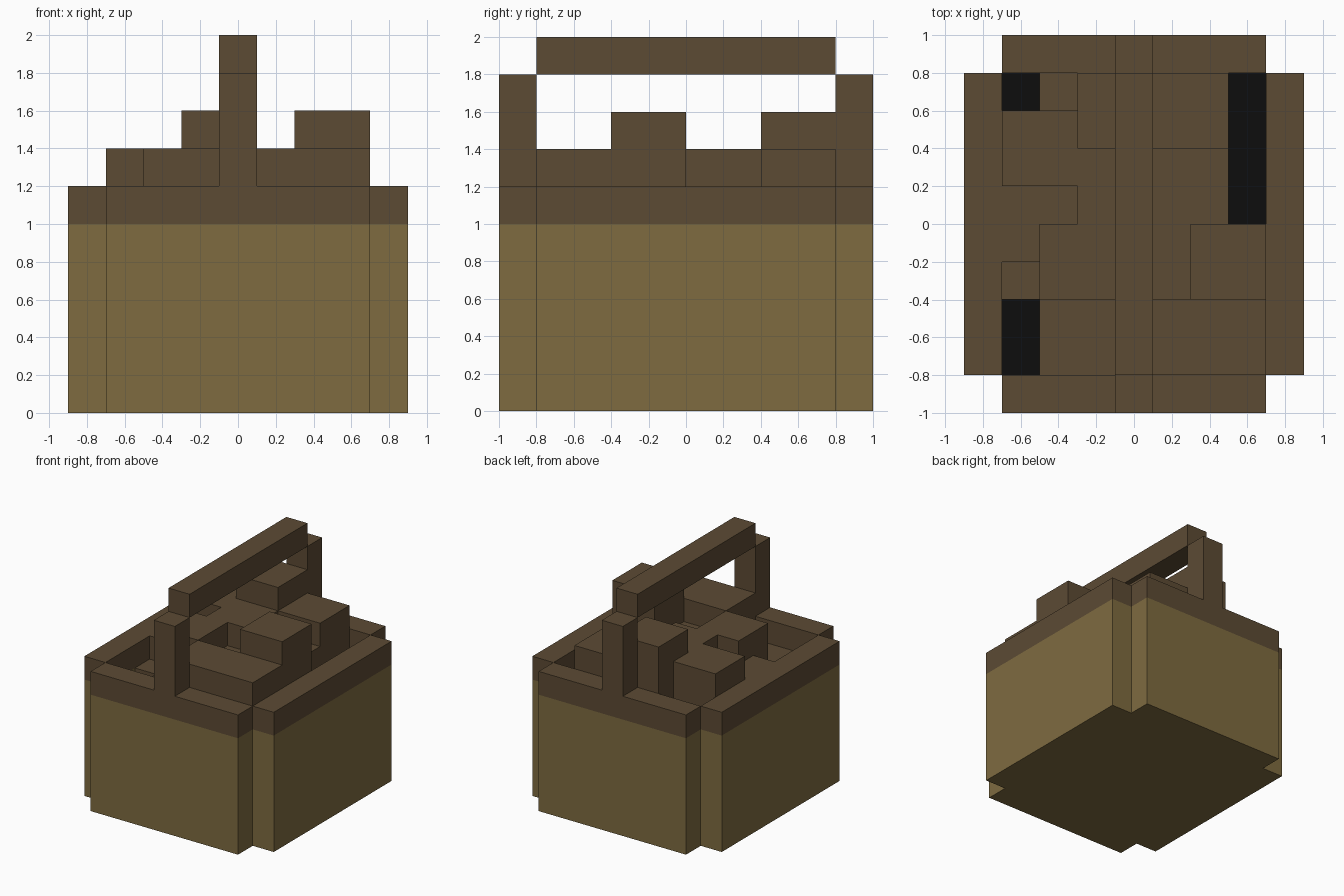
import bpy, bmesh
from mathutils import Vector

cube = bpy.data.objects.get("Cube")
if cube:
    bpy.data.objects.remove(cube, do_unlink=True)


def material(name, rgb):
    mat = bpy.data.materials.new(name)
    mat.use_nodes = True
    mat.diffuse_color = (*rgb, 1)
    for node in mat.node_tree.nodes:
        if node.type == 'BSDF_PRINCIPLED':
            node.inputs["Base Color"].default_value = (*rgb, 1)
            node.inputs["Roughness"].default_value = 1
    return mat


TAN = material("tan_wicker", (0.209, 0.147, 0.051))
BROWN = material("brown_wood", (0.107, 0.069, 0.034))
BLACK = material("black_inside", (0.004, 0.004, 0.004))


def box(name, x, y, z, mat, top_mat=None):
    """Box from (min, max) ranges; the top face may have its own colour."""
    bm = bmesh.new()
    bmesh.ops.create_cube(bm, size=1)
    for v in bm.verts:
        v.co = Vector([r[0] if c < 0 else r[1] for c, r in zip(v.co, (x, y, z))])
    bm.normal_update()
    mesh = bpy.data.meshes.new(name)
    mesh.materials.append(mat)
    if top_mat:
        mesh.materials.append(top_mat)
        for f in bm.faces:
            f.material_index = int(f.normal.z > 0.5)
    bm.to_mesh(mesh)
    bm.free()
    obj = bpy.data.objects.new(name, mesh)
    bpy.context.collection.objects.link(obj)
    return obj


# Basket walls with a darker rim, and the handle posts
W, D, T = 0.7, 0.8, 0.2
FLOOR, WALL, RIM = 0.8, 1.0, 1.2
for part, z, mat in (("wall", (0, WALL), TAN), ("rim", (WALL, RIM), BROWN)):
    box("front_" + part, (-W, W), (-D - T, -D), z, mat)
    box("back_" + part, (-W, W), (D, D + T), z, mat)
    box("left_" + part, (W, W + T), (-D, D), z, mat)
    box("right_" + part, (-W - T, -W), (-D, D), z, mat)
box("front_handle_post", (-0.1, 0.1), (-D - T, -D), (RIM, 1.8), BROWN)
box("back_handle_post", (-0.1, 0.1), (D, D + T), (RIM, 1.8), BROWN)
box("handle_bar", (-0.1, 0.1), (-D, D), (1.8, 2.0), BROWN)

# Dark floor seen through the gaps
box("basket_floor", (-W, W), (-D, D), (0, FLOOR), TAN, BLACK)

# Blocky contents: x range, y range, top height
LOW, FLUSH, MID, TALL = 1.0, 1.2, 1.4, 1.6
contents = {
    "front_block": ((-0.1, W), (-D, -0.4), MID),
    "left_tall_block": ((0.3, W), (-0.4, 0), TALL),
    "centre_pocket": ((-0.1, 0.3), (-0.4, 0), FLUSH),
    "left_ledge": ((0.1, 0.5), (0, 0.4), FLUSH),
    "back_left_block": ((0.1, 0.5), (0.4, D), MID),
    "back_tall_block": ((-0.3, 0.1), (0.4, D), TALL),
    "centre_block": ((-0.3, 0.1), (0, 0.4), MID),
    "back_right_block": ((-W, -0.3), (0.2, 0.6), MID),
    "right_block": ((-0.5, -0.1), (-0.4, 0), MID),
    "right_ledge": ((-W, -0.3), (0, 0.2), FLUSH),
    "small_right_ledge": ((-W, -0.5), (-0.2, 0), FLUSH),
    "front_right_base": ((-0.5, -0.1), (-D, -0.4), LOW),
    "right_base": ((-W, -0.5), (-0.4, -0.2), LOW),
    "back_right_base": ((-0.5, -0.3), (0.6, D), LOW),
}
for name, (x, y, top) in contents.items():
    box(name, x, y, (FLOOR, top), BROWN)
